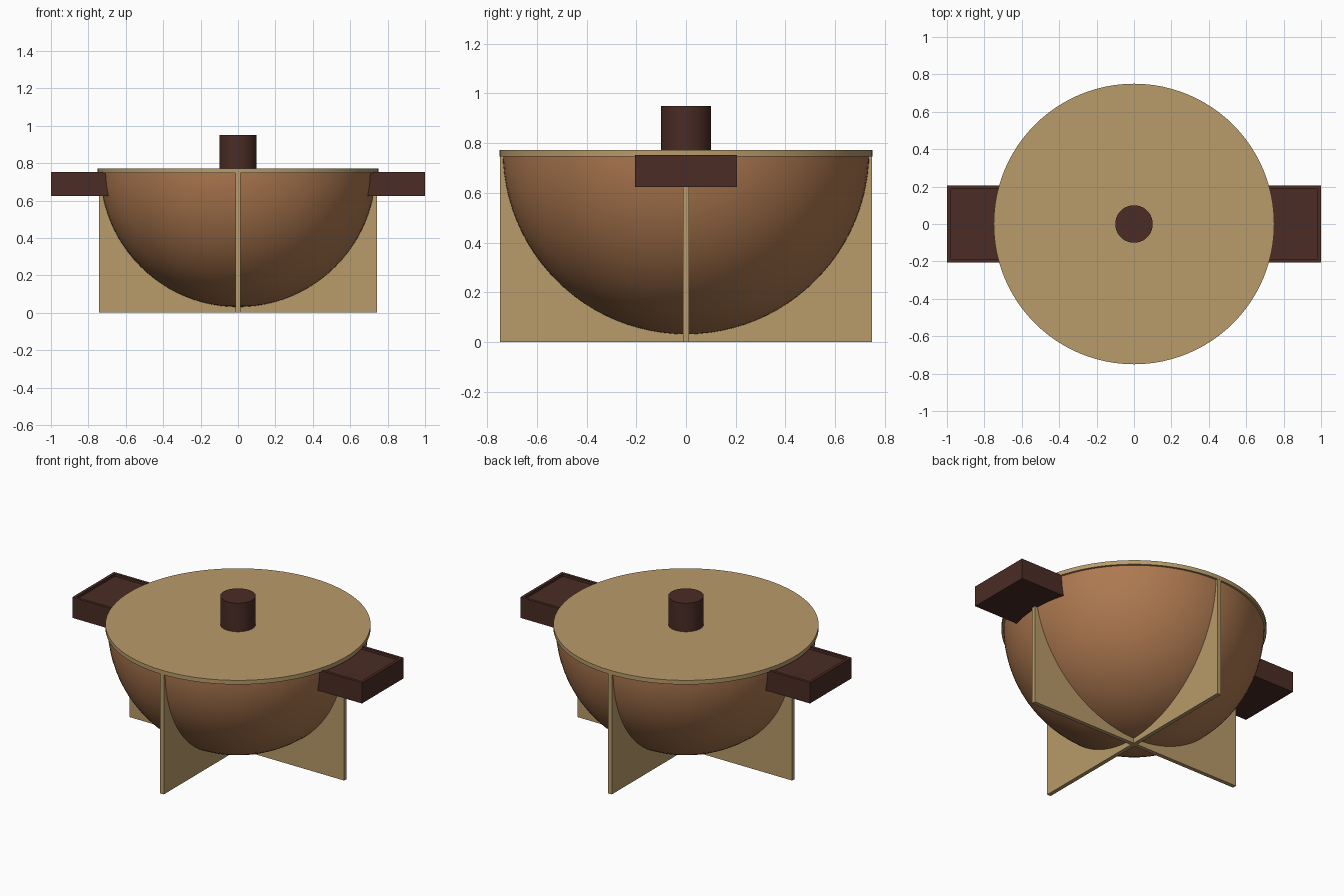
import bpy, bmesh, math
from mathutils import Matrix

if "Cube" in bpy.data.objects:
    bpy.data.objects.remove(bpy.data.objects["Cube"])


def material(name, rgb):
    m = bpy.data.materials.new(name)
    m.diffuse_color = (*rgb, 1)
    m.use_nodes = True
    m.node_tree.nodes["Principled BSDF"].inputs["Base Color"].default_value = m.diffuse_color
    return m


TAN = material("light wood", (0.479, 0.328, 0.144))
BROWN = material("copper brown", (0.42, 0.19, 0.08))
DARK = material("dark wood", (0.069, 0.025, 0.018))


def finish(bm, name, mat, smooth=False):
    bmesh.ops.recalc_face_normals(bm, faces=bm.faces)
    me = bpy.data.meshes.new(name)
    bm.to_mesh(me)
    bm.free()
    me.materials.append(mat)
    ob = bpy.data.objects.new(name, me)
    bpy.context.collection.objects.link(ob)
    if smooth:
        bpy.ops.object.select_all(action='DESELECT')
        ob.select_set(True)
        bpy.context.view_layer.objects.active = ob
        bpy.ops.object.shade_smooth_by_angle(angle=math.radians(35))
    return ob


def box_mesh(x0, x1, y0, y1, z0, z1):
    bm = bmesh.new()
    mat = Matrix.Translation(((x0 + x1) / 2, (y0 + y1) / 2, (z0 + z1) / 2)) \
        @ Matrix.Diagonal((x1 - x0, y1 - y0, z1 - z0, 1))
    bmesh.ops.create_cube(bm, size=1, matrix=mat)
    return bm


def cylinder(name, r, z0, z1, mat):
    bm = bmesh.new()
    bmesh.ops.create_cone(bm, cap_ends=True, segments=96, radius1=r, radius2=r,
                          depth=z1 - z0, matrix=Matrix.Translation((0, 0, (z0 + z1) / 2)))
    finish(bm, name, mat, True)


# Hemispherical bowl, closed just under the lid's top
RIM, R = 0.769, 0.738
bm = bmesh.new()
bmesh.ops.create_uvsphere(bm, u_segments=96, v_segments=48, radius=R,
                          matrix=Matrix.Translation((0, 0, RIM)))
cut = bmesh.ops.bisect_plane(bm, geom=bm.verts[:] + bm.edges[:] + bm.faces[:], dist=1e-4,
                             plane_co=(0, 0, RIM), plane_no=(0, 0, 1), clear_outer=True)
bmesh.ops.holes_fill(bm, edges=[e for e in bm.edges if e.is_boundary], sides=0)
finish(bm, "bowl", BROWN, True)

# Lid and knob
cylinder("lid", 0.75, 0.746, 0.772, TAN)
cylinder("lid_knob", 0.1, 0.77, 0.95, DARK)

# Crossed stand boards
T = 0.0125
finish(box_mesh(-0.742, 0.742, -T, T, 0, 0.748), "stand_board_wide", TAN)
finish(box_mesh(-T, T, -0.749, 0.749, 0, 0.748), "stand_board_deep", TAN)

# Side handles with a shallow recess in the top
for side, name in ((1, "right_handle"), (-1, "left_handle")):
    x0, x1 = sorted((side * 0.66, side * 1.0))
    bm = box_mesh(x0, x1, -0.206, 0.206, 0.624, 0.753)
    bmesh.ops.recalc_face_normals(bm, faces=bm.faces)
    top = max(bm.faces, key=lambda f: f.calc_center_median().z)
    bmesh.ops.inset_individual(bm, faces=[top], thickness=0.025)
    bmesh.ops.inset_individual(bm, faces=[top], thickness=0.0005)
    bmesh.ops.translate(bm, verts=top.verts, vec=(0, 0, -0.015))
    finish(bm, name, DARK)
